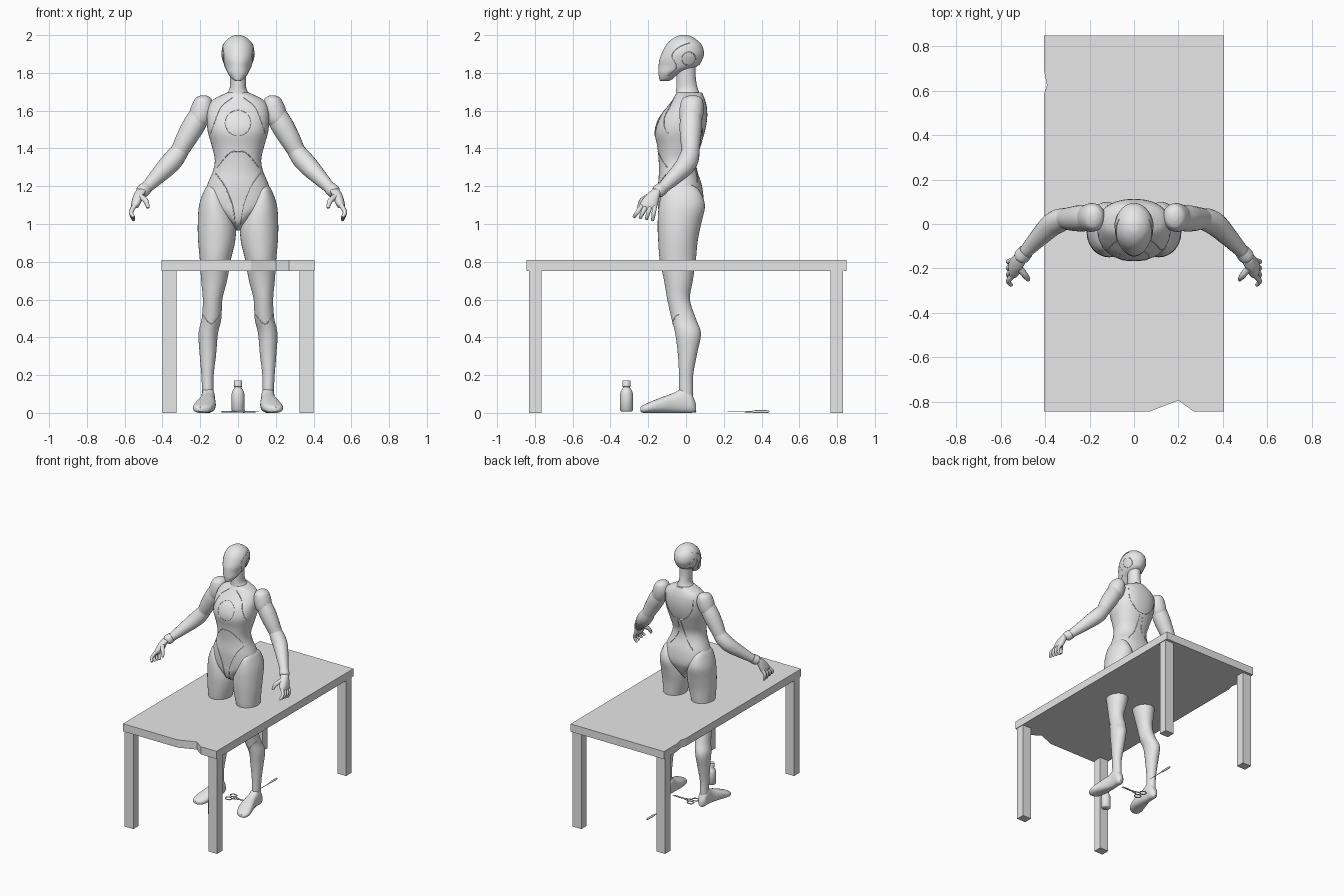
import bpy
import bmesh
from math import sin, cos, pi, radians, copysign
from mathutils import Vector
from mathutils.bvhtree import BVHTree

cube = bpy.data.objects.get("Cube")
if cube:
    bpy.data.objects.remove(cube, do_unlink=True)

grey = bpy.data.materials.new("plain grey")
grey.use_nodes = True
grey.diffuse_color = (0.8, 0.8, 0.8, 1)
grey.node_tree.nodes["Principled BSDF"].inputs["Base Color"].default_value = (0.8, 0.8, 0.8, 1)


def finish(name, bm, angle=50):
    """Turn a bmesh into a named, shaded object."""
    bmesh.ops.recalc_face_normals(bm, faces=bm.faces)
    mesh = bpy.data.meshes.new(name)
    bm.to_mesh(mesh)
    bm.free()
    mesh.materials.append(grey)
    ob = bpy.data.objects.new(name, mesh)
    bpy.context.collection.objects.link(ob)
    bpy.ops.object.select_all(action='DESELECT')
    ob.select_set(True)
    bpy.context.view_layer.objects.active = ob
    if angle:
        bpy.ops.object.shade_smooth_by_angle(angle=radians(angle))
    return ob


def resample(rows, n):
    """Catmull-Rom interpolation of rows of numbers."""
    out, last = [], len(rows) - 1
    for i in range(last):
        quad = zip(rows[max(i - 1, 0)], rows[i], rows[i + 1], rows[min(i + 2, last)])
        quad = list(quad)
        for k in range(n):
            t = k / n
            out.append([b + 0.5 * t * (c - a + t * (2 * a - 5 * b + 4 * c - d
                        + t * (3 * (b - c) + d - a))) for a, b, c, d in quad])
    return out + [list(rows[-1])]


def skin(name, rings, tips):
    """Bridge rings of points and close both ends with a fan."""
    bm = bmesh.new()
    loops = [[bm.verts.new(p) for p in ring] for ring in rings]
    n = len(loops[0])
    for lo, hi in zip(loops, loops[1:]):
        for i in range(n):
            j = (i + 1) % n
            bm.faces.new((lo[i], lo[j], hi[j], hi[i]))
    for ring, tip in zip((loops[0], loops[-1]), tips):
        v = bm.verts.new(tip)
        for i in range(n):
            bm.faces.new((ring[i], ring[(i + 1) % n], v))
    return finish(name, bm)


def loft(name, rows, side=1, axes=(0, 1, 2), power=2.0, n=5, segs=36):
    """Rows are (a0, a1, b0, b1, t): extents on two axes at a station on the third."""
    rings, mids = [], []
    for a0, a1, b0, b1, t in resample(rows, n):
        ring = []
        for k in range(segs + 1):
            c, s = cos(2 * pi * k / segs), sin(2 * pi * k / segs)
            if k == segs:
                c = s = 0
            p = [0, 0, 0]
            p[axes[0]] = (a0 + a1) / 2 + (a1 - a0) / 2 * copysign(abs(c) ** (2 / power), c)
            p[axes[1]] = (b0 + b1) / 2 + (b1 - b0) / 2 * copysign(abs(s) ** (2 / power), s)
            p[axes[2]] = t
            p[0] *= side
            ring.append(p)
        mids.append(ring.pop())
        rings.append(ring)
    return skin(name, rings, (mids[0], mids[-1]))


def tube(name, rows, side=1, n=5, segs=20):
    """Rows are (x, y, z, radius) along a path."""
    pts = resample(rows, n)
    pos = [Vector((p[0] * side, p[1], p[2])) for p in pts]
    rings = []
    for i, p in enumerate(pos):
        tan = (pos[min(i + 1, len(pos) - 1)] - pos[max(i - 1, 0)]).normalized()
        if i == 0:
            u = tan.orthogonal()
            start = tan
        u = (u - tan * u.dot(tan)).normalized()
        v = tan.cross(u)
        r = pts[i][3]
        rings.append([p + r * (u * cos(2 * pi * k / segs) + v * sin(2 * pi * k / segs))
                      for k in range(segs)])
    tips = (pos[0] - start * pts[0][3] * 0.5, pos[-1] + tan * pts[-1][3] * 0.5)
    return skin(name, rings, tips)


def seam(name, target, axis, sign, pts):
    """Thin line laid on a surface by casting along one axis."""
    me = target.data
    tree = BVHTree.FromPolygons([v.co for v in me.vertices], [p.vertices[:] for p in me.polygons])
    rows = []
    for a, z in resample(pts, 6):
        start, ray = Vector((a, a, z)), Vector((0, 0, 0))
        start[axis], ray[axis] = sign * 2, -sign
        hit = tree.ray_cast(start, ray)[0]
        if hit:
            rows.append((*hit, 0.0025))
    if len(rows) > 1:
        tube(name, rows, n=1, segs=6)


def circle(a, z, r):
    return [(a + r * cos(k * pi / 8), z + r * sin(k * pi / 8)) for k in range(17)]


def box(name, x0, x1, y0, y1, z0, z1):
    bm = bmesh.new()
    bmesh.ops.create_cube(bm, size=1)
    for v in bm.verts:
        v.co = ((x0, x1)[v.co.x > 0], (y0, y1)[v.co.y > 0], (z0, z1)[v.co.z > 0])
    return finish(name, bm, 0)


# table top with chipped edges
outline = [(-.405, -.845), (.07, -.845), (.2, -.795), (.27, -.845), (.405, -.845), (.405, .85),
           (-.405, .85), (-.405, .69), (-.392, .625), (-.405, .585)]
bm = bmesh.new()
face = bm.faces.new([bm.verts.new((x, y, .75)) for x, y in outline])
up = bmesh.ops.extrude_face_region(bm, geom=[face])["geom"]
bmesh.ops.translate(bm, vec=(0, 0, .06), verts=[g for g in up if isinstance(g, bmesh.types.BMVert)])
if not any(f.normal.z < -.9 for f in bm.faces) and len(bm.faces) < 12:
    bm.faces.new([v for v in bm.verts if v.co.z < .76])
finish("table_top", bm, 0)
for x in (-.4, .325):
    for y in (-.83, .765):
        box("table_leg", x, x + .075, y, y + .065, 0, .75)

# head and neck
head = loft("head", [(-.012, .012, -.138, -.09, 1.757), (-.03, .03, -.142, -.07, 1.768),
                     (-.053, .053, -.146, -.03, 1.80), (-.069, .069, -.145, .06, 1.835),
                     (-.081, .081, -.141, .086, 1.87), (-.087, .087, -.128, .095, 1.905),
                     (-.08, .08, -.108, .085, 1.945), (-.058, .058, -.078, .055, 1.977),
                     (-.027, .027, -.043, .02, 1.996), (-.004, .004, -.015, -.005, 2.0)])
loft("neck", [(-.046, .046, -.05, .052, 1.85), (-.043, .043, -.05, .052, 1.77),
              (-.047, .047, -.052, .065, 1.71), (-.085, .085, -.055, .085, 1.665)])

# torso and pelvis
torso = loft("torso", [(-.012, .012, -.07, .02, .965), (-.035, .035, -.125, .05, 1.0),
                       (-.1, .1, -.143, .075, 1.05), (-.18, .18, -.146, .093, 1.11),
                       (-.165, .165, -.148, .085, 1.2), (-.133, .133, -.143, .06, 1.28),
                       (-.123, .123, -.145, .055, 1.34), (-.138, .138, -.152, .075, 1.41),
                       (-.16, .16, -.166, .1, 1.49), (-.165, .165, -.145, .112, 1.56),
                       (-.158, .158, -.1, .11, 1.62), (-.13, .13, -.07, .1, 1.66),
                       (-.06, .06, -.05, .085, 1.695)], power=2.25, segs=48)

# surface seams
seam("chest_disc_seam", torso, 1, -1, circle(0, 1.535, .068))
seam("back_seam", torso, 1, 1, [(-.12, 1.62), (-.11, 1.54), (-.06, 1.47), (0, 1.45),
                                (.06, 1.47), (.11, 1.54), (.12, 1.62)])
seam("belly_seam", torso, 1, -1, [(-.11, 1.3), (-.05, 1.37), (0, 1.385), (.05, 1.37), (.11, 1.3)])
for s in (1, -1):
    seam("mask_seam", head, 0, s, [(-.095, 1.785), (-.05, 1.83), (-.075, 1.89), (-.04, 1.935), (.02, 1.96)])
    seam("ear_seam", head, 0, s, circle(.015, 1.875, .035))
    seam("collar_seam", torso, 1, -1, [(s * .03, 1.67), (s * .09, 1.62), (s * .12, 1.55), (s * .145, 1.48)])
    seam("waist_seam", torso, 1, -1, [(s * .12, 1.27), (s * .07, 1.2), (s * .03, 1.1), (s * .015, 1.0)])
    seam("spine_seam", torso, 1, 1, [(s * .012, 1.44), (s * .03, 1.32), (s * .1, 1.22)])

    # leg from hip to ankle
    leg = loft("leg", [(.13, .155, -.07, .02, 1.21), (.09, .178, -.118, .068, 1.18),
                       (.04, .206, -.143, .1, 1.1), (.012, .213, -.15, .08, 1.0),
                       (.015, .211, -.147, .062, .91), (.038, .202, -.139, .052, .81),
                       (.058, .195, -.116, .036, .7), (.083, .186, -.099, .021, .6),
                       (.088, .192, -.077, .052, .5), (.106, .209, -.057, .079, .42),
                       (.116, .203, -.043, .058, .31), (.129, .194, -.037, .038, .2),
                       (.13, .19, -.037, .037, .12), (.132, .188, -.03, .035, .07)], s)
    seam("knee_seam", leg, 1, -1, [(s * .093, .52), (s * .142, .47), (s * .187, .52)])

    # foot, heel to toe
    loft("foot", [(.148, .172, .01, .05, .052), (.127, .19, 0, .1, .03), (.122, .194, 0, .135, -.01),
                  (.12, .2, 0, .108, -.06), (.118, .222, 0, .082, -.13), (.13, .238, 0, .058, -.19),
                  (.15, .232, 0, .042, -.225), (.18, .215, .008, .03, -.242)], s, (0, 2, 1), 2.4)

    # shoulder cap, arm and wrist
    loft("shoulder", [(.165, .2, .015, .055, 1.68), (.14, .228, -.02, .085, 1.662),
                      (.127, .252, -.034, .094, 1.61), (.145, .262, -.032, .085, 1.55),
                      (.18, .24, -.01, .06, 1.51)], s)
    tube("upper_arm", [(.195, .028, 1.59, .055), (.235, .026, 1.52, .06), (.275, .024, 1.45, .055),
                       (.305, .024, 1.395, .048), (.325, .02, 1.365, .044)], s)
    tube("forearm", [(.295, .027, 1.405, .044), (.335, .016, 1.35, .053), (.375, -.008, 1.305, .052),
                     (.435, -.068, 1.243, .041), (.485, -.122, 1.192, .031), (.503, -.143, 1.176, .031)], s)
    tube("wrist_cuff", [(.487, -.124, 1.19, .034), (.505, -.145, 1.174, .036), (.512, -.154, 1.166, .03)], s)

    # hand
    loft("palm", [(.48, .535, -.175, -.125, 1.185), (.497, .552, -.21, -.137, 1.155),
                  (.515, .565, -.242, -.148, 1.11), (.53, .565, -.24, -.155, 1.085)], s, power=2.4)
    tube("thumb", [(.515, -.2, 1.145, .016), (.488, -.234, 1.122, .014), (.476, -.25, 1.085, .009)], s, segs=12)
    for i in range(4):
        tube("finger", [(.545, -.165 - .022 * i, 1.1, .0125), (.566, -.17 - .029 * i, 1.063, .0115),
                        (.552, -.177 - .033 * i, 1.018 + .006 * i, .008)], s, segs=12)

    # scissors half: blade and finger loop
    tube("scissor_blade", [(-.04, s * .018, .006, .004), (.02, 0, .006, .005), (.11, -s * .006, .006, .002)],
         n=3, segs=8)
    ring = [(-.06 + .025 * cos(k * pi / 8), s * .03 + .021 * sin(k * pi / 8), .006, .004) for k in range(17)]
    tube("scissor_loop", ring, n=1, segs=8)

# scalpel on the floor
tube("scalpel", [(.03, .22, .006, .002), (.03, .34, .006, .003), (.03, .36, .007, .007),
                 (.03, .43, .007, .007), (.03, .44, .007, .004)], n=2, segs=10)

# bottle
profile = [(.028, .008), (.034, .014), (.034, .1), (.029, .118), (.019, .132), (.019, .138),
           (.022, .139), (.022, .168), (.02, .171)]
loft("bottle", [(-r, r, -.315 - r, -.315 + r, z) for r, z in profile], n=1, segs=28)
